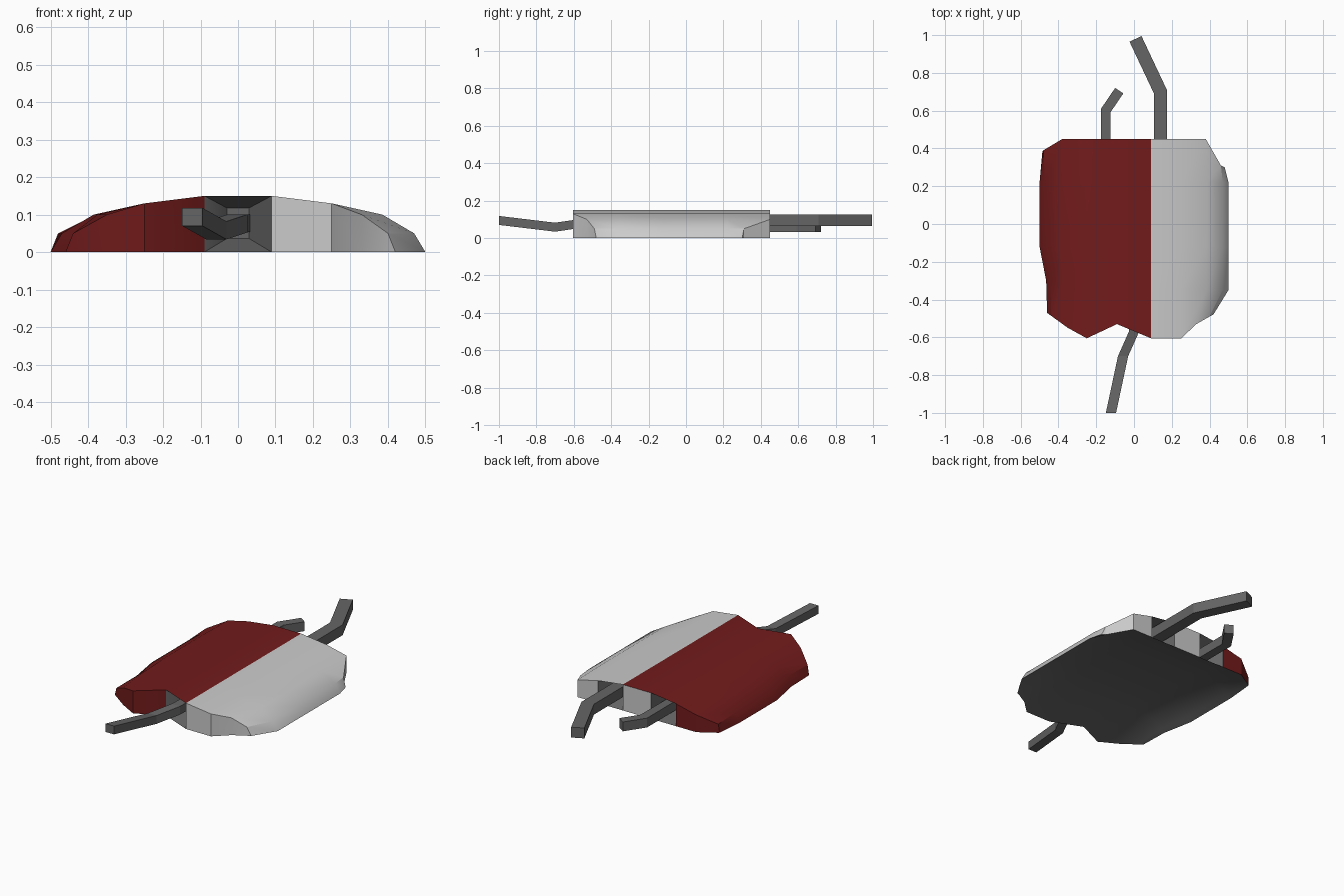
import bpy, bmesh
from mathutils import Vector

if "Cube" in bpy.data.objects:
    bpy.data.objects.remove(bpy.data.objects["Cube"])


def material(name, c):
    m = bpy.data.materials.new(name)
    m.diffuse_color = (*c, 1)
    m.use_nodes = True
    m.node_tree.nodes["Principled BSDF"].inputs["Base Color"].default_value = m.diffuse_color
    return m


RED = material("dark_red", (0.17, 0.011, 0.011))
LIGHT = material("light_grey", (0.6, 0.6, 0.6))
DARK = material("dark_grey", (0.13, 0.13, 0.13))


def finish(bm, name, mats, smooth=True):
    bmesh.ops.recalc_face_normals(bm, faces=bm.faces)
    me = bpy.data.meshes.new(name)
    bm.to_mesh(me)
    bm.free()
    for m in mats:
        me.materials.append(m)
    ob = bpy.data.objects.new(name, me)
    bpy.context.collection.objects.link(ob)
    if smooth:
        bpy.ops.object.select_all(action='DESELECT')
        ob.select_set(True)
        bpy.context.view_layer.objects.active = ob
        bpy.ops.object.shade_smooth_by_angle(angle=0.5)
    return ob


# Body: arched cross-section, columns left to right, chipped ends, dished underside
HEIGHT = [0, .05, .10, .13, .15]
UNDER = [0, .016, .06, .06, .06]
HALF = [.50, .47, .385, .25, .09]
Z = HEIGHT + HEIGHT[::-1]
ZB = UNDER + UNDER[::-1]
MID = [-x for x in HALF] + HALF[::-1]
NARROW = [-.465, -.44, -.375] + MID[3:]
front = [(-.46, -.47), (-.44, -.485), (-.35, -.55), (-.25, -.605), (-.09, -.53),
         (.09, -.605), (.25, -.605), (.33, -.53), (.40, -.49), (.42, -.48)]
back = [(-.485, .385), (-.48, .39), (-.38, .45), (-.25, .45), (-.09, .45),
        (.09, .45), (.25, .45), (.38, .45), (.46, .31), (.48, .30)]
rings = [front,
         [(x, -.30 if x < 0 else -.35) for x in NARROW],
         [(x, -.12) for x in MID],
         [(x, .22) for x in MID],
         back]

bm = bmesh.new()
top = [[bm.verts.new((x, y, z)) for (x, y), z in zip(r, Z)] for r in rings]
bot = [[t if z == 0 else bm.verts.new((x, y, zb if 0 < i < 4 else 0))
        for (x, y), z, zb, t in zip(r, Z, ZB, tr)]
       for i, (r, tr) in enumerate(zip(rings, top))]


def face(verts, mat):
    f = bm.faces.new(list(dict.fromkeys(verts)))
    f.material_index = mat


def socket(quad, centre, half):
    # Recess tapering in to the root of a wire
    cx, cy, cz = centre
    w, h = half
    inner = [bm.verts.new((cx + a * w, cy, cz + b * h))
             for a, b in ((-1, 1), (1, 1), (1, -1), (-1, -1))]
    for i in range(4):
        j = (i + 1) % 4
        face([quad[i], quad[j], inner[j], inner[i]], 2)
    face(inner, 2)


sockets = {(0, 4): ((0, -.45, .077), (.03, .041)),
           (4, 3): ((-.15, .33, .06), (.026, .028)),
           (4, 5): ((.14, .33, .095), (.035, .03))}
for k in range(9):
    for r in range(4):
        face([top[r][k], top[r][k+1], top[r+1][k+1], top[r+1][k]], 0 if k < 5 else 1)
        face([bot[r][k], bot[r][k+1], bot[r+1][k+1], bot[r+1][k]], 2)
    for r in (0, 4):
        quad = [top[r][k], top[r][k+1], bot[r][k+1], bot[r][k]]
        if (r, k) in sockets:
            socket(quad, *sockets[r, k])
        else:
            face(quad, 0 if k < 4 else 1)
finish(bm, "body", [RED, LIGHT, DARK])


# Bent square wires
def wire(name, path, w, h, across=None):
    bm = bmesh.new()
    pts = [Vector(p) for p in path]
    loops = []
    for i, p in enumerate(pts):
        dirs = [(b - a).xy.normalized() for a, b in zip(pts, pts[1:])][max(i-1, 0):i+1]
        d = sum(dirs, Vector((0, 0))).normalized()
        s = Vector((d.y, -d.x, 0)) * (w / d.dot(dirs[0]))
        s = Vector(across) if across else s
        up = Vector((0, 0, h))
        loops.append([bm.verts.new(p + v) for v in (s + up, s - up, -s - up, up - s)])
    for a, b in zip(loops, loops[1:]):
        for i in range(4):
            j = (i + 1) % 4
            bm.faces.new((a[i], a[j], b[j], b[i]))
    bm.faces.new(loops[0])
    bm.faces.new(loops[-1])
    finish(bm, name, [DARK], False)


wire("front_wire", [(.005, -.45, .077), (0, -.57, .077), (-.058, -.70, .058), (-.122, -1, .094)],
     .026, .024, (-.027, 0, 0))
wire("short_back_wire", [(-.15, .33, .06), (-.15, .60, .06), (-.078, .706, .06)], .026, .027)
wire("long_back_wire", [(.14, .33, .095), (.14, .70, .095), (.008, .98, .095)], .035, .03)
